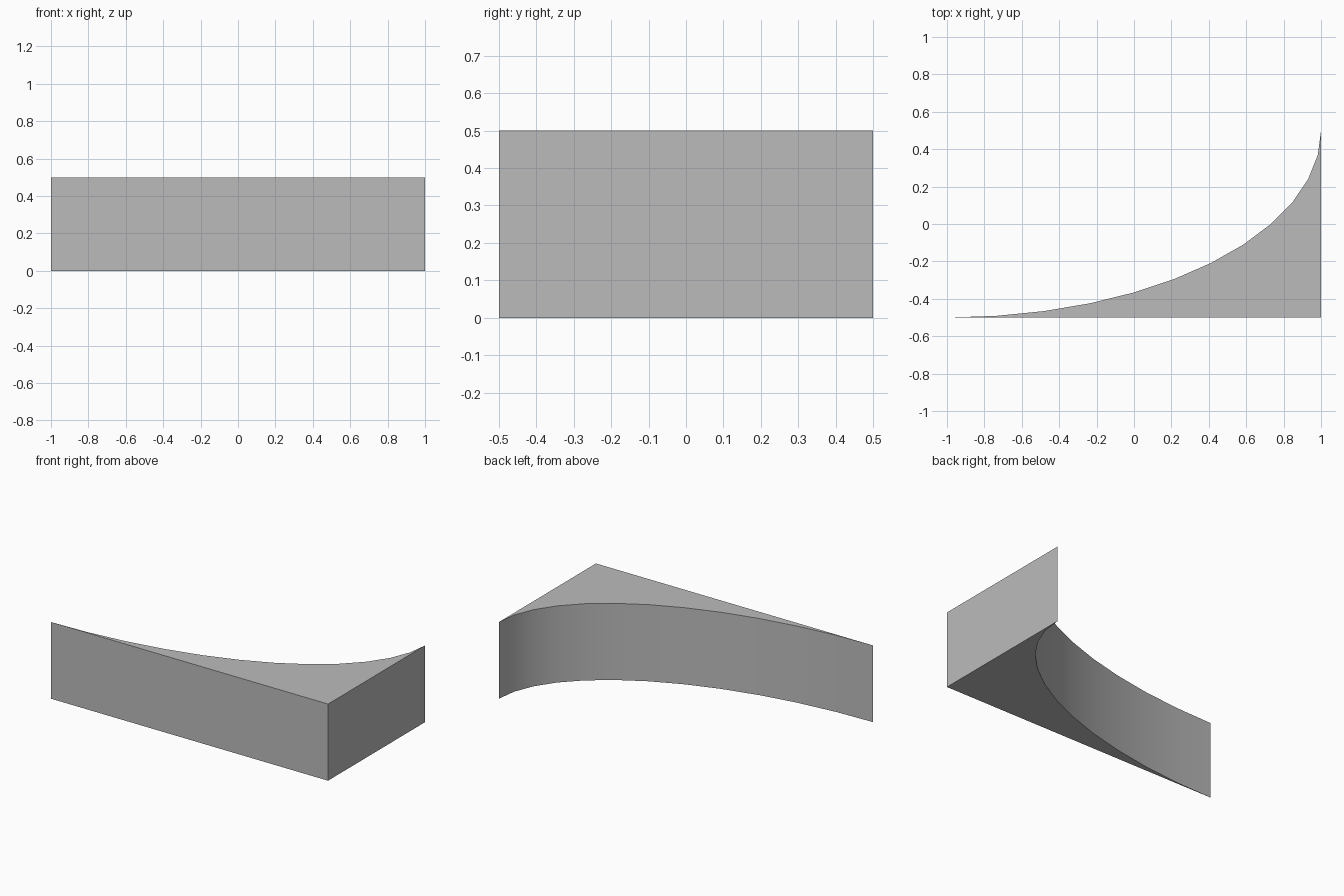
import bpy
import bmesh
from math import sin, cos, radians

# Remove the default cube
cube = bpy.data.objects.get("Cube")
if cube:
    bpy.data.objects.remove(cube, do_unlink=True)

SEGMENTS = 12
HEIGHT = 0.5

# Plain grey material
grey = bpy.data.materials.new("plain_grey")
grey.use_nodes = True
colour = (0.5, 0.5, 0.5, 1)
grey.diffuse_color = colour
grey.node_tree.nodes["Principled BSDF"].inputs["Base Color"].default_value = colour

# Plan outline: right-angled corner plus a concave quarter ellipse
outline = [(1, -0.5)]
for i in range(SEGMENTS + 1):
    a = radians(90 * (1 - i / SEGMENTS))
    outline.append((-1 + 2 * sin(a), 0.5 - cos(a)))

# Extrude the outline upwards into a solid block
bm = bmesh.new()
base = bm.faces.new([bm.verts.new((x, y, 0)) for x, y in outline])
top = bmesh.ops.extrude_face_region(bm, geom=[base], use_keep_orig=True)["geom"]
bmesh.ops.translate(bm, vec=(0, 0, HEIGHT),
                    verts=[g for g in top if isinstance(g, bmesh.types.BMVert)])
bmesh.ops.recalc_face_normals(bm, faces=bm.faces)

mesh = bpy.data.meshes.new("curved_corner_block")
bm.to_mesh(mesh)
bm.free()
mesh.materials.append(grey)
block = bpy.data.objects.new("curved_corner_block", mesh)
bpy.context.collection.objects.link(block)

# Smooth the concave wall and keep the corners sharp
bpy.context.view_layer.objects.active = block
block.select_set(True)
bpy.ops.object.shade_smooth_by_angle(angle=radians(30))
